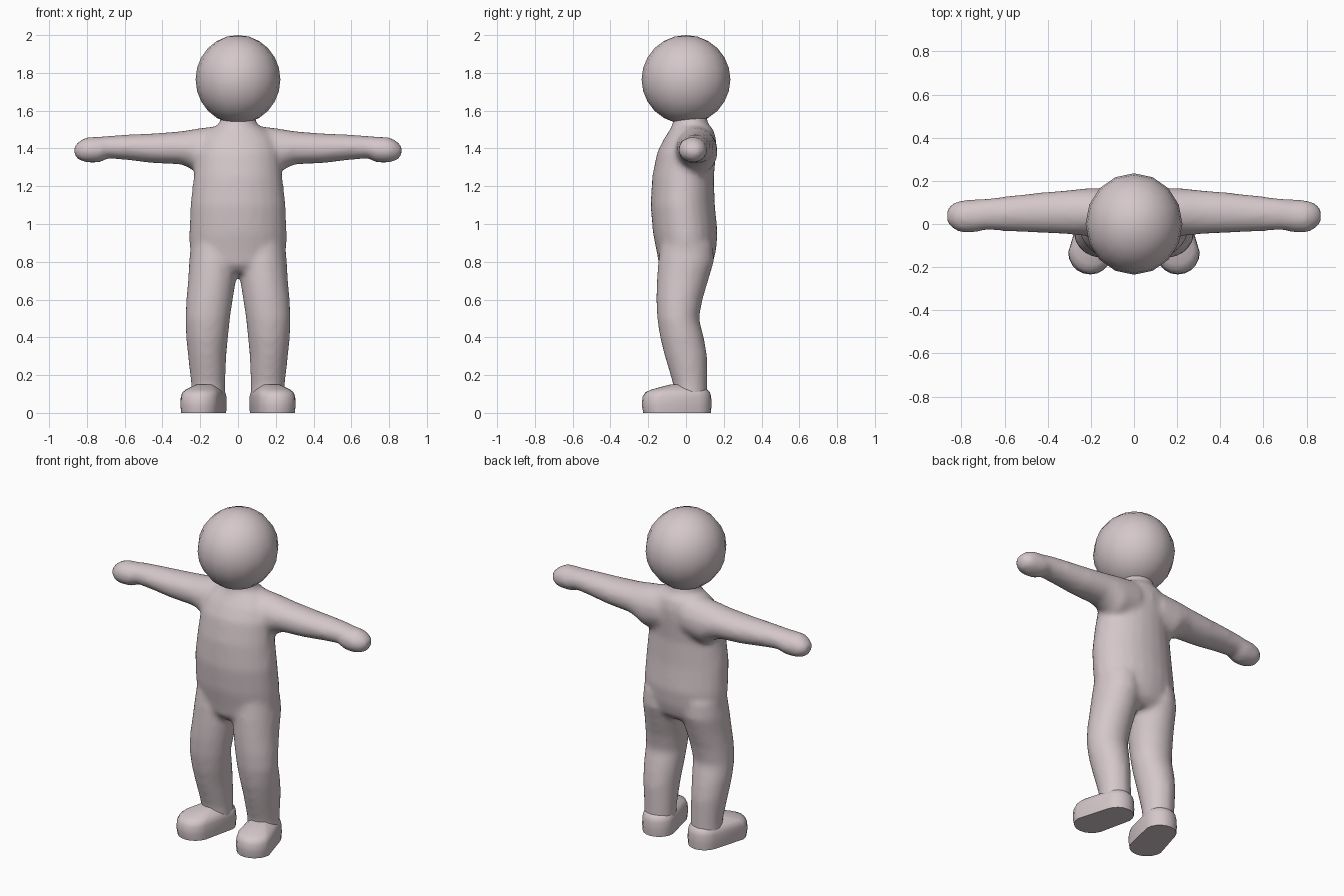
import bpy, bmesh, math
from mathutils import Vector

if "Cube" in bpy.data.objects:
    bpy.data.objects.remove(bpy.data.objects["Cube"])

skin = bpy.data.materials.new("pale pinkish grey")
skin.diffuse_color = (0.66, 0.57, 0.59, 1)
skin.use_nodes = True
skin.node_tree.nodes["Principled BSDF"].inputs["Base Color"].default_value = skin.diffuse_color


def loft(bm, rings):
    """Skin a closed tube through equally long rings of points and cap both ends."""
    loops = [[bm.verts.new(p) for p in ring] for ring in rings]
    faces = []
    for a, b in zip(loops, loops[1:]):
        n = len(a)
        for i in range(n):
            faces.append(bm.faces.new((a[i], a[(i + 1) % n], b[(i + 1) % n], b[i])))
    faces.append(bm.faces.new(loops[0]))
    faces.append(bm.faces.new(loops[-1]))
    bmesh.ops.recalc_face_normals(bm, faces=faces)


def finish(name, bm):
    mesh = bpy.data.meshes.new(name)
    bm.to_mesh(mesh)
    bm.free()
    mesh.materials.append(skin)
    obj = bpy.data.objects.new(name, mesh)
    bpy.context.collection.objects.link(obj)
    mesh.polygons.foreach_set("use_smooth", [True] * len(mesh.polygons))
    return obj


def ellipse(n=24):
    return [(math.cos(2 * math.pi * i / n), math.sin(2 * math.pi * i / n)) for i in range(n)]


def level_ring(z, x0, x1, y0, y1, side=1):
    cx, cy, rx, ry = (x0 + x1) / 2, (y0 + y1) / 2, (x1 - x0) / 2 + .003, (y1 - y0) / 2 + .003
    return [(side * (cx + rx * c), cy + ry * s, z) for c, s in ellipse()]


def arm_ring(x, y0, y1, z0, z1, side):
    cy, cz, ry, rz = (y0 + y1) / 2, (z0 + z1) / 2, (y1 - y0) / 2 + .003, (z1 - z0) / 2 + .003
    return [(side * x, cy + ry * c, cz + rz * s) for c, s in ellipse()]


# Torso and neck: height, half width, front, back
torso = [(.74, .15, -.10, .09), (.78, .235, -.14, .135), (.85, .252, -.152, .155), (.95, .255, -.172, .165),
         (1.1, .25, -.185, .15), (1.25, .232, -.176, .145), (1.38, .222, -.15, .157),
         (1.45, .20, -.115, .157), (1.5, .15, -.082, .143), (1.53, .095, -.068, .115),
         (1.60, .085, -.06, .10)]
# Leg: height, inner, outer, front, back
leg = [(.06, .07, .245, -.06, .11), (.15, .07, .245, -.065, .11), (.3, .065, .262, -.11, .11),
       (.4, .055, .272, -.135, .092), (.5, .045, .276, -.15, .066), (.6, .03, .271, -.155, .085),
       (.7, .014, .262, -.152, .115), (.8, .004, .256, -.145, .145), (.9, .01, .245, -.13, .14)]
# Arm and mitten hand: x, front, back, bottom, top
arm = [(.08, -.06, .16, 1.27, 1.52), (.2, -.055, .165, 1.26, 1.505), (.25, -.05, .16, 1.295, 1.497),
       (.3, -.045, .155, 1.318, 1.488), (.45, -.038, .142, 1.325, 1.477), (.6, -.03, .125, 1.343, 1.47),
       (.69, -.025, .114, 1.35, 1.464), (.73, -.036, .112, 1.328, 1.46), (.8, -.038, .108, 1.328, 1.457),
       (.84, -.02, .095, 1.338, 1.437), (.866, .005, .07, 1.365, 1.412)]

body_bm = bmesh.new()
loft(body_bm, [level_ring(z, -w, w, f, b) for z, w, f, b in torso])
for side in (-1, 1):
    loft(body_bm, [level_ring(*r, side) for r in leg])
    loft(body_bm, [arm_ring(*r, side) for r in arm])
body = finish("body", body_bm)
# Fuse the limbs into one soft skin
fuse = body.modifiers.new("fuse", 'REMESH')
fuse.mode = 'VOXEL'
fuse.voxel_size = .016
fuse.use_smooth_shade = True
soften = body.modifiers.new("soften", 'SMOOTH')
soften.factor = .5
soften.iterations = 8

# Feet: outline wraps a heel circle and a wider, turned-out toe circle
heel, toe, ankle = Vector((.155, .04)), Vector((.203, -.132)), Vector((.157, .025))
axis = (toe - heel).normalized()
for side, name in ((-1, "right_foot"), (1, "left_foot")):
    outline = []
    for c, s in ellipse(20):
        d = Vector((c, s))
        outline.append(toe + d * .102 if d.dot(axis) > 0 else heel + d * .095)
    bm = bmesh.new()
    rings = []
    for z, k in ((0, .97), (.04, 1), (.085, .985), (.108, .93), (.122, .82), (.134, .66), (.15, .42)):
        pts = [ankle + (p - ankle) * k for p in outline]
        rings.append([(side * p.x, p.y, z) for p in pts])
    loft(bm, rings)
    foot = finish(name, bm)
    # Keep the sole flat with a crisp rim
    for e in foot.data.edges:
        if all(foot.data.vertices[v].co.z < .001 for v in e.vertices):
            e.use_edge_sharp = True

# Head
head_bm = bmesh.new()
bmesh.ops.create_uvsphere(head_bm, u_segments=16, v_segments=12, radius=.235)
for v in head_bm.verts:
    v.co.x *= .955
    v.co.z += 1.765
finish("head", head_bm)
